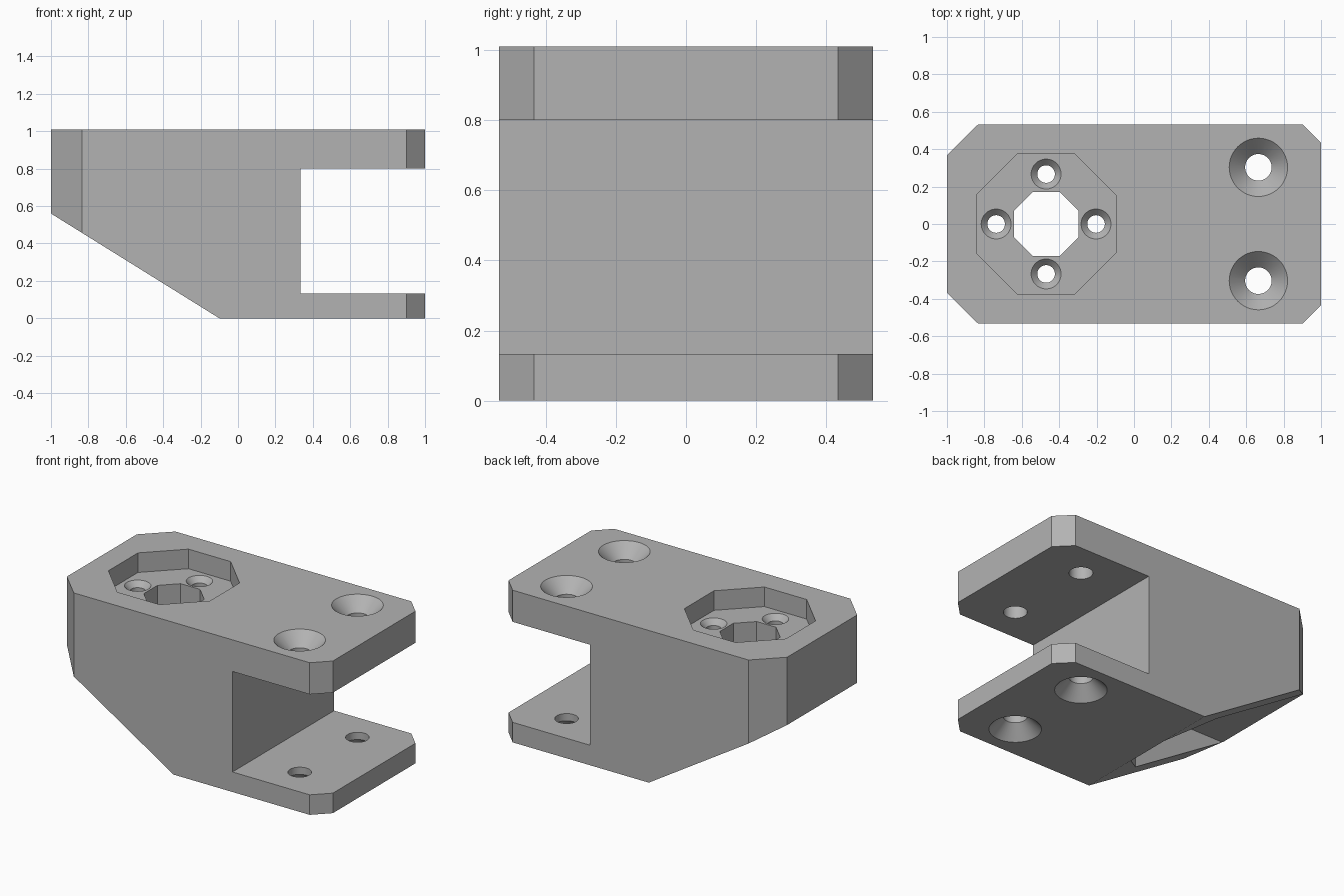
import bpy
import bmesh
import math
from mathutils import Matrix, Vector

if "Cube" in bpy.data.objects:
    bpy.data.objects.remove(bpy.data.objects["Cube"], do_unlink=True)

HEIGHT, HALF_Y = 1.01, 0.533
PORT_X = -0.47       # centre of the octagonal port
POCKET_Z = 0.88      # floor of the top pocket
CAVITY_Z = 0.558     # ceiling of the lower cavity

grey = bpy.data.materials.new("light grey")
grey.use_nodes = True
GREY = (0.45, 0.45, 0.45, 1)
grey.diffuse_color = GREY
grey.node_tree.nodes["Principled BSDF"].inputs["Base Color"].default_value = GREY


def add_object(name, bm):
    bmesh.ops.recalc_face_normals(bm, faces=bm.faces)
    mesh = bpy.data.meshes.new(name)
    bm.to_mesh(mesh)
    bm.free()
    mesh.materials.append(grey)
    obj = bpy.data.objects.new(name, mesh)
    bpy.context.collection.objects.link(obj)
    return obj


def prism(name, points, start, end, axis="z"):
    """Extrude an outline along z (xy points) or along y (xz points)."""
    bm = bmesh.new()
    place = (lambda a, b: (a, b, start)) if axis == "z" else (lambda a, b: (a, start, b))
    face = bm.faces.new([bm.verts.new(place(a, b)) for a, b in points])
    new = bmesh.ops.extrude_face_region(bm, geom=[face])["geom"]
    shift = (0, 0, end - start) if axis == "z" else (0, end - start, 0)
    bmesh.ops.translate(bm, vec=shift, verts=[g for g in new if isinstance(g, bmesh.types.BMVert)])
    return add_object(name, bm)


def octagon(half, flat):
    """Square of the given half width with its corners cut to the flat half length."""
    points = []
    for turn in range(4):
        rot = Matrix.Rotation(turn * math.pi / 2, 2)
        points += [rot @ Vector((half, side)) for side in (-flat, flat)]
    return [(PORT_X + p.x, p.y) for p in points]


def screw_cutter(name, x, y, z, head, shaft, depth, length, down=1):
    """Countersunk hole: a cone at the surface followed by a straight shaft."""
    rings = [(head, 0.05), (head, 0), (shaft, -depth), (shaft, -length)]
    sides = 48
    bm = bmesh.new()
    loops = [[bm.verts.new((x + r * math.cos(2 * math.pi * i / sides),
                            y + r * math.sin(2 * math.pi * i / sides), z + h * down))
              for i in range(sides)] for r, h in rings]
    for low, high in zip(loops, loops[1:]):
        for i in range(sides):
            j = (i + 1) % sides
            bm.faces.new((low[i], low[j], high[j], high[i]))
    bm.faces.new(loops[0])
    bm.faces.new(loops[-1])
    return add_object(name, bm)


def apply_boolean(body, tool, operation="DIFFERENCE"):
    mod = body.modifiers.new("cut", "BOOLEAN")
    mod.operation, mod.solver, mod.object = operation, "EXACT", tool
    bpy.context.view_layer.objects.active = body
    bpy.ops.object.modifier_apply(modifier=mod.name)
    bpy.data.objects.remove(tool, do_unlink=True)


# Side profile: sloped underside and a clamp slot
profile = [(-1.1, HEIGHT), (-1.1, 0.622), (-0.1, 0), (1.1, 0), (1.1, 0.133),
           (0.333, 0.133), (0.333, 0.8), (1.1, 0.8), (1.1, HEIGHT)]
body = prism("clamp_bracket", profile, -0.7, 0.7, "y")

# Plan outline with chamfered corners
edge = [(-1, 0.367), (-0.833, HALF_Y), (0.9, HALF_Y), (1, 0.433)]
outline = edge + [(x, -y) for x, y in reversed(edge)]
apply_boolean(body, prism("outline", outline, -0.2, 1.3), "INTERSECT")

# Octagonal pocket in the top and the smaller port through its floor
apply_boolean(body, prism("pocket", octagon(0.373, 0.155), POCKET_Z, 1.2))
apply_boolean(body, prism("port", octagon(0.172, 0.071), 0.3, 1.0))

# Cavity under the port, running out through the slope
nose = [(-0.106, 0.155), (-0.325, 0.373), (-1.2, 0.373)]
cavity = nose + [(x, -y) for x, y in reversed(nose)]
apply_boolean(body, prism("cavity", cavity, -0.2, CAVITY_Z))

# Four small screw holes around the port
for turn in range(4):
    a = turn * math.pi / 2
    apply_boolean(body, screw_cutter("port_screw", PORT_X + 0.267 * math.cos(a),
                                     0.267 * math.sin(a), POCKET_Z, 0.08, 0.047, 0.035, 0.5))

# Clamp screw holes, countersunk on both outer faces
for y in (-0.303, 0.303):
    apply_boolean(body, screw_cutter("top_screw", 0.665, y, HEIGHT, 0.156, 0.071, 0.085, 0.4))
    apply_boolean(body, screw_cutter("bottom_screw", 0.665, y, 0, 0.156, 0.071, 0.085, 0.3, -1))

# Smooth the round holes, keep all other edges sharp
bpy.ops.object.select_all(action="DESELECT")
body.select_set(True)
bpy.context.view_layer.objects.active = body
bpy.ops.object.shade_smooth_by_angle(angle=math.radians(20))
